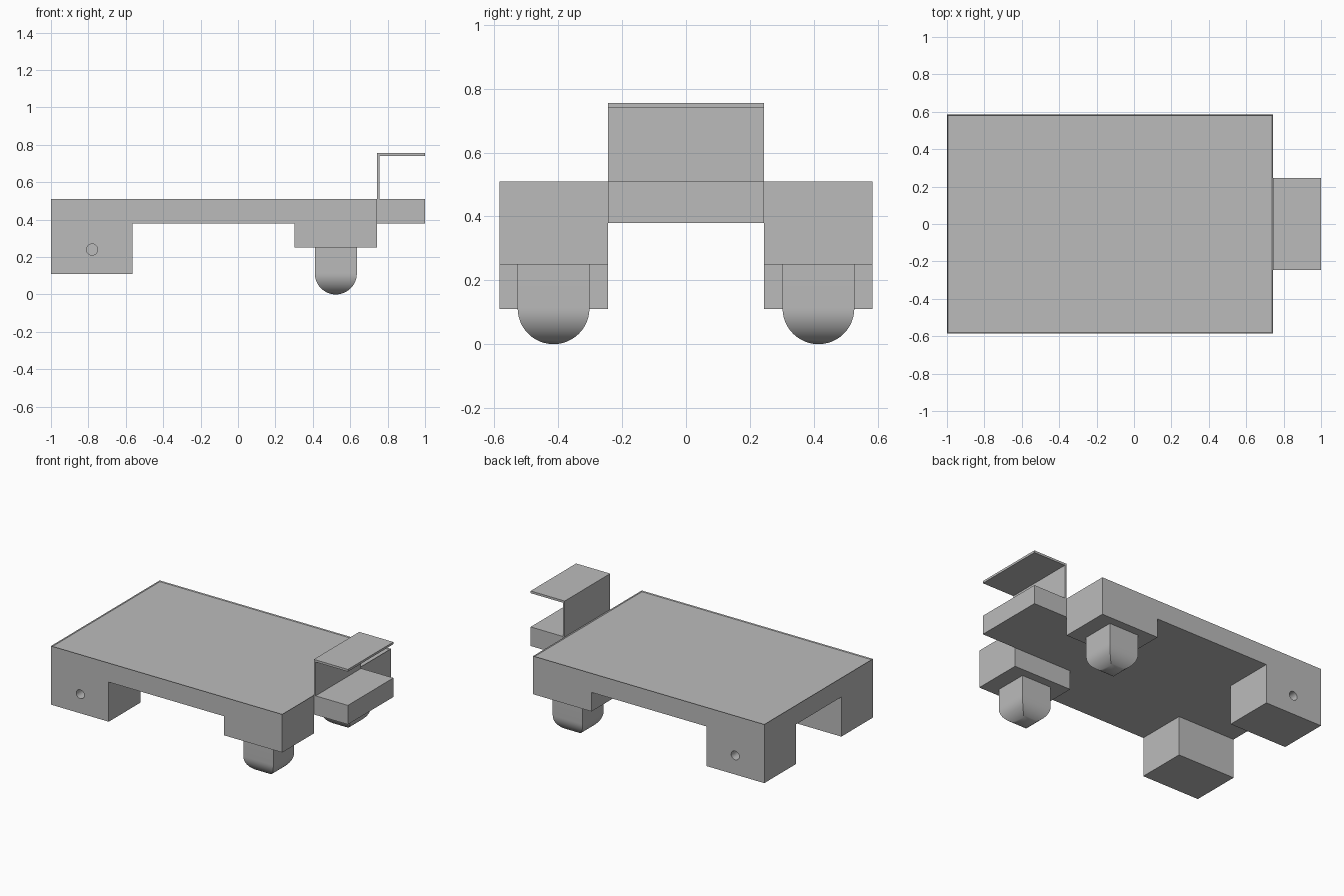
import bpy
import bmesh
import math

cube = bpy.data.objects.get("Cube")
if cube:
    bpy.data.objects.remove(cube, do_unlink=True)

grey = bpy.data.materials.new("plain grey")
grey.use_nodes = True
colour = (0.5, 0.5, 0.5, 1)
grey.diffuse_color = colour
grey.node_tree.nodes["Principled BSDF"].inputs["Base Color"].default_value = colour


def finish(name, bm):
    """Turn a bmesh into a named grey object."""
    bmesh.ops.recalc_face_normals(bm, faces=bm.faces)
    mesh = bpy.data.meshes.new(name)
    bm.to_mesh(mesh)
    bm.free()
    obj = bpy.data.objects.new(name, mesh)
    bpy.context.collection.objects.link(obj)
    mesh.materials.append(grey)
    return obj


def prism(name, outline, y0, y1):
    """Extrude an (x, z) outline along y."""
    bm = bmesh.new()
    face = bm.faces.new([bm.verts.new((x, y0, z)) for x, z in outline])
    new = bmesh.ops.extrude_face_region(bm, geom=[face])["geom"]
    verts = [v for v in new if isinstance(v, bmesh.types.BMVert)]
    bmesh.ops.translate(bm, verts=verts, vec=(0, y1 - y0, 0))
    return finish(name, bm)


def box(name, x0, x1, y0, y1, z0, z1):
    return prism(name, [(x0, z0), (x1, z0), (x1, z1), (x0, z1)], y0, y1)


def domed_foot(name, cx, cy, r, top, steps=12):
    """Square post whose four sides curve in to a point at the bottom."""
    bm = bmesh.new()
    levels = [(r, top)]
    for i in range(steps):
        a = math.pi / 2 * i / steps
        levels.append((r * math.cos(a), r - r * math.sin(a)))
    rings = [[bm.verts.new((cx + sx * h, cy + sy * h, z))
              for sx, sy in ((-1, -1), (1, -1), (1, 1), (-1, 1))]
             for h, z in levels]
    tip = bm.verts.new((cx, cy, 0))
    bm.faces.new(rings[0])
    for upper, lower in zip(rings, rings[1:]):
        for i in range(4):
            j = (i + 1) % 4
            bm.faces.new((upper[i], upper[j], lower[j], lower[i]))
    for i in range(4):
        bm.faces.new((rings[-1][i], rings[-1][(i + 1) % 4], tip))
    return finish(name, bm)


def smooth(obj):
    bpy.ops.object.select_all(action='DESELECT')
    obj.select_set(True)
    bpy.context.view_layer.objects.active = obj
    bpy.ops.object.shade_smooth_by_angle(angle=math.radians(35))


WIDE, INNER = 0.585, 0.245
TOP, UNDER = 0.51, 0.38

# Deck with a very shallow tray in its top
deck = box("deck", -1, 0.743, -WIDE, WIDE, UNDER, TOP)
bm = bmesh.new()
bm.from_mesh(deck.data)
lid = max(bm.faces, key=lambda f: f.calc_center_median().z)
bmesh.ops.inset_region(bm, faces=[lid], thickness=0.006)
bmesh.ops.translate(bm, verts=lid.verts, vec=(0, 0, -0.006))
bm.to_mesh(deck.data)
bm.free()

for side, label in ((1, "back"), (-1, "front")):
    y0, y1 = sorted((side * INNER, side * WIDE))

    # Large block with a blind round hole in its outer face
    block = box("large_block_" + label, -1, -0.565, y0, y1, 0.11, UNDER)
    bpy.ops.mesh.primitive_cylinder_add(
        vertices=32, radius=0.03, depth=0.2,
        location=(-0.78, side * WIDE, 0.24), rotation=(math.pi / 2, 0, 0))
    cutter = bpy.context.object
    cutter.name = "hole_cutter_" + label
    cutter.hide_render = True
    cutter.hide_viewport = True
    cutter.data.materials.append(grey)
    cut = block.modifiers.new("hole", 'BOOLEAN')
    cut.operation = 'DIFFERENCE'
    cut.solver = 'EXACT'
    cut.object = cutter

    # Shallow block with a domed foot beneath it
    box("foot_block_" + label, 0.303, 0.743, y0, y1, 0.25, UNDER)
    smooth(domed_foot("foot_" + label, 0.523, side * 0.415, 0.1125, 0.25))

# Projecting shelf block and the bent plate standing on it
box("end_shelf", 0.743, 1, -INNER, INNER, UNDER, TOP)
prism("bent_plate", [(0.743, TOP), (0.757, TOP), (0.757, 0.74), (1, 0.74),
                     (1, 0.755), (0.743, 0.755)], -INNER, INNER)
